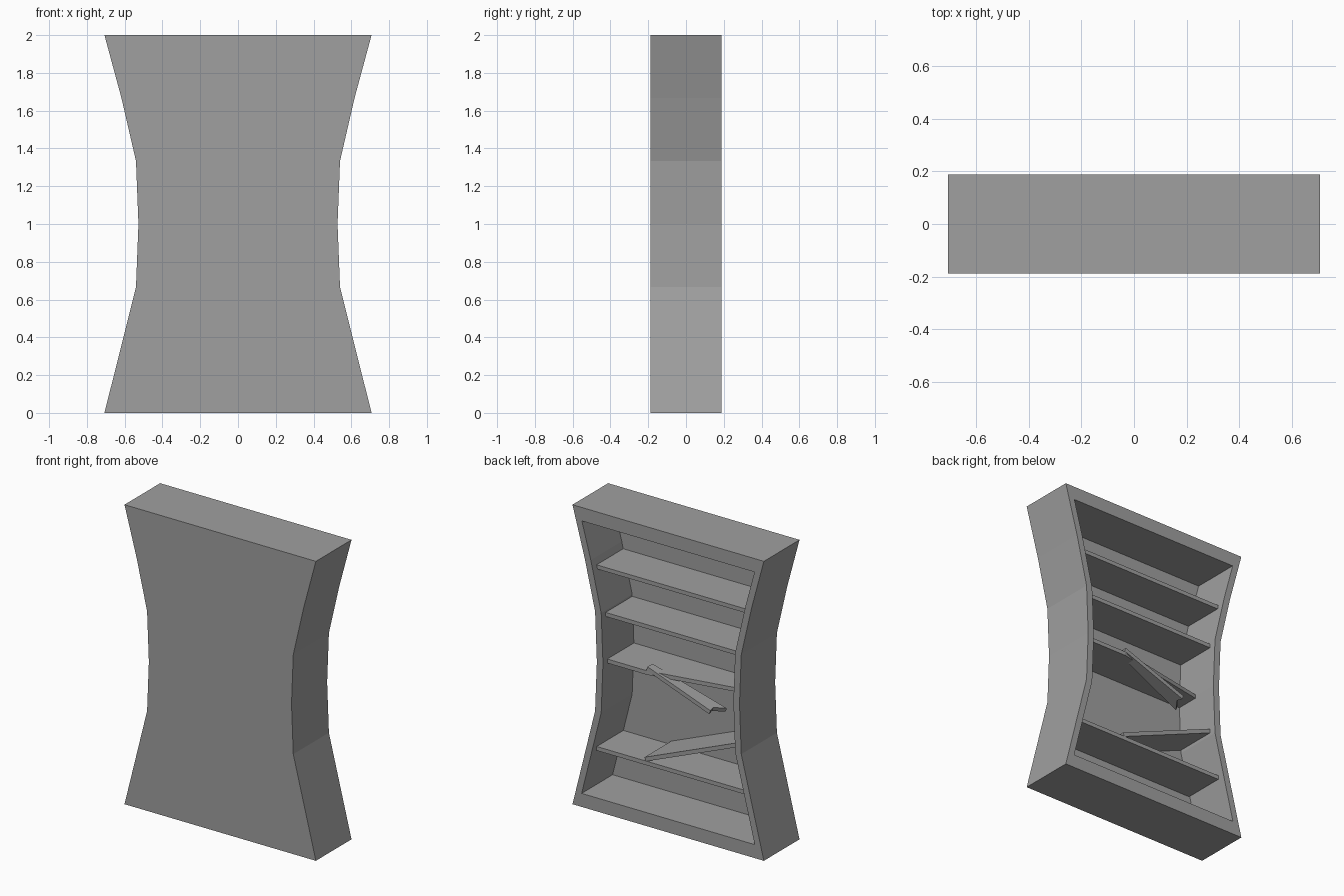
import bpy, bmesh, math
from mathutils import Matrix

cube = bpy.data.objects.get("Cube")
if cube:
    bpy.data.objects.remove(cube, do_unlink=True)

# One plain grey for everything
grey = bpy.data.materials.new("plain_grey")
grey.use_nodes = True
colour = (0.35, 0.35, 0.35, 1)
grey.diffuse_color = colour
grey.node_tree.nodes["Principled BSDF"].inputs["Base Color"].default_value = colour

FRONT, BACK = -0.188, 0.188      # case depth
PANEL, LIP = -0.139, 0.142       # inside of the closed panel, open edge of the shelves
WALL, RIM, THICK = 0.045, 0.09, 0.027
WAIST = [(0, 0.707), (0.667, 0.54), (1, 0.527), (1.333, 0.54), (1.667, 0.617), (2, 0.707)]


def half_width(z):
    """Half width of the case at height z."""
    for (z0, w0), (z1, w1) in zip(WAIST, WAIST[1:]):
        if z <= z1:
            return w0 + (w1 - w0) * (z - z0) / (z1 - z0)


def finish(name, bm):
    bmesh.ops.recalc_face_normals(bm, faces=bm.faces)
    mesh = bpy.data.meshes.new(name)
    bm.to_mesh(mesh)
    bm.free()
    mesh.materials.append(grey)
    obj = bpy.data.objects.new(name, mesh)
    bpy.context.collection.objects.link(obj)
    return obj


def case_loop(bm, y, low, high, inset):
    """Closed waisted outline at depth y."""
    heights = [low] + [z for z, w in WAIST[1:-1]] + [high]
    right = [(half_width(z) - inset, z) for z in heights]
    left = [(-x, z) for x, z in reversed(right)]
    return [bm.verts.new((x, y, z)) for x, z in right + left]


def plank(name, outline, top, pivot_x=0, tilt=0):
    """Board from a flat outline, its top at the given height, tilted about y."""
    bm = bmesh.new()
    face = bm.faces.new([bm.verts.new((x, y, -THICK)) for x, y in outline])
    new = bmesh.ops.extrude_face_region(bm, geom=[face])["geom"]
    up = [v for v in new if isinstance(v, bmesh.types.BMVert)]
    bmesh.ops.translate(bm, verts=up, vec=(0, 0, THICK))
    place = Matrix.Translation((pivot_x, 0, top)) @ Matrix.Rotation(math.radians(tilt), 4, 'Y')
    bmesh.ops.transform(bm, matrix=place, verts=bm.verts)
    return finish(name, bm)


# Hollow waisted case: closed at the front, open at the back
bm = bmesh.new()
loops = [case_loop(bm, FRONT, 0, 2, 0), case_loop(bm, BACK, 0, 2, 0),
         case_loop(bm, BACK, RIM, 2 - RIM, WALL), case_loop(bm, PANEL, RIM, 2 - RIM, WALL)]
bm.faces.new(loops[0])
bm.faces.new(loops[-1])
for a, b in zip(loops, loops[1:]):
    for i in range(len(a)):
        j = (i + 1) % len(a)
        bm.faces.new((a[i], a[j], b[j], b[i]))
finish("case", bm)

# Whole shelves, fitted between the side walls
for name, top in (("upper_shelf", 1.62), ("second_shelf", 1.32), ("lower_shelf", 0.407)):
    w = half_width(top) - WALL
    plank(name, [(-w, PANEL), (w, PANEL), (w, LIP), (-w, LIP)], top)

# Middle shelf with a long splinter broken off its edge
w = half_width(1) - WALL
plank("split_shelf", [(-w, PANEL), (w, PANEL), (w, LIP), (0.19, LIP), (-w, 0.015)], 1.012)
plank("splinter", [(0, LIP), (0, 0.09), (-0.54, 0.03), (-0.485, 0.1), (-0.495, LIP)],
      1.04, 0.185, -20)

# Snapped shelf leaning from one wall down onto the lower shelf
plank("fallen_shelf", [(0, PANEL), (0.755, PANEL), (0.755, LIP), (0, LIP)], 0.715, -0.492, 22.2)
